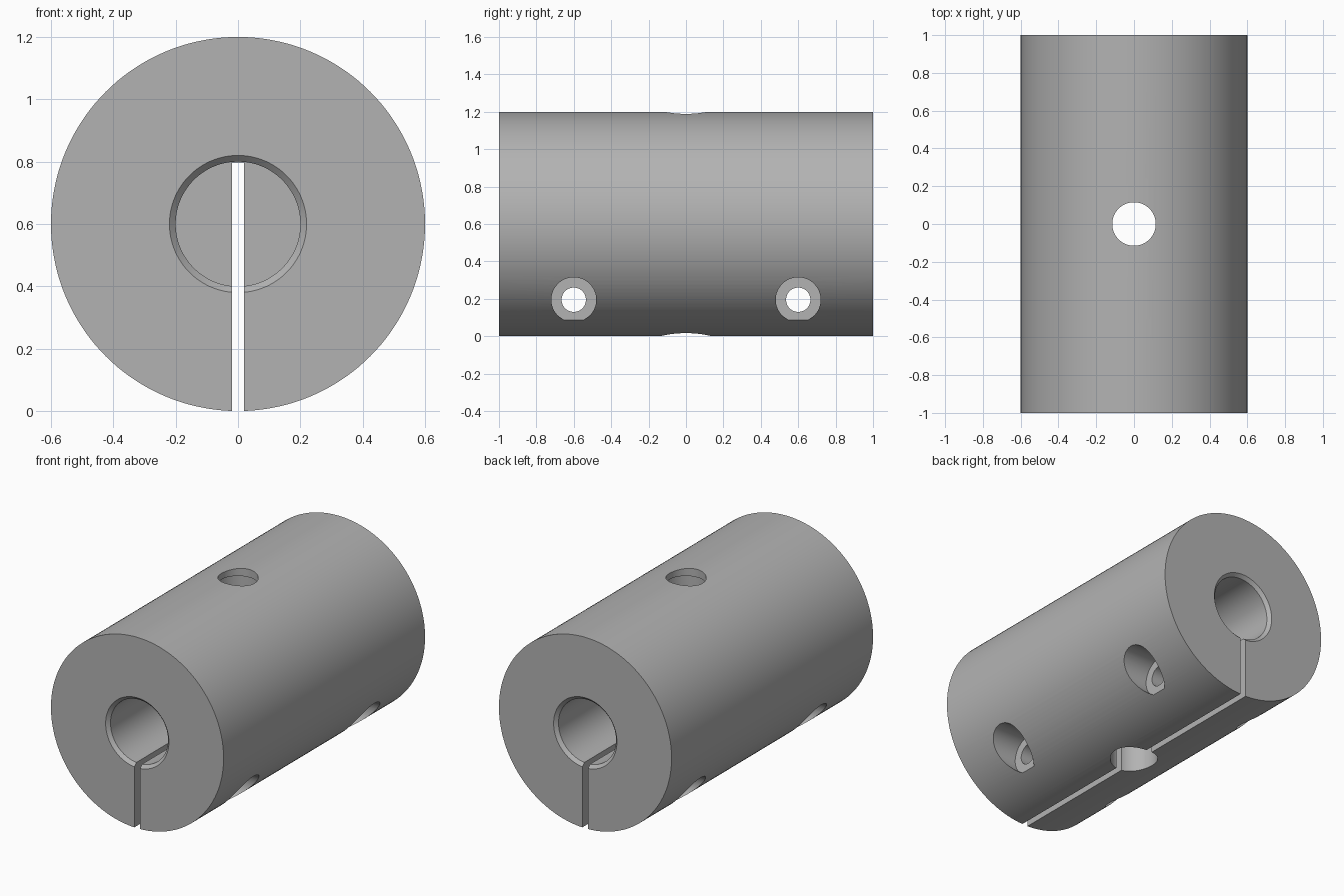
import bpy, bmesh, math
from mathutils import Matrix, Vector

if "Cube" in bpy.data.objects:
    bpy.data.objects.remove(bpy.data.objects["Cube"])

# Single steel colour
steel = bpy.data.materials.new("grey_steel")
steel.use_nodes = True
colour = (0.45, 0.45, 0.45, 1)
steel.diffuse_color = colour
steel.node_tree.nodes["Principled BSDF"].inputs["Base Color"].default_value = colour

AXIS_Z = 0.6      # height of the main axis
SCREW_Z = 0.195   # height of the clamp screws


def add_object(name, bm):
    bmesh.ops.recalc_face_normals(bm, faces=bm.faces)
    mesh = bpy.data.meshes.new(name)
    bm.to_mesh(mesh)
    bm.free()
    obj = bpy.data.objects.new(name, mesh)
    bpy.context.collection.objects.link(obj)
    return obj


def rod(name, start, end, radius, segments=64):
    start, end = Vector(start), Vector(end)
    turn = (end - start).to_track_quat("Z", "Y").to_matrix().to_4x4()
    bm = bmesh.new()
    bmesh.ops.create_cone(bm, cap_ends=True, segments=segments, radius1=radius,
                          radius2=radius, depth=(end - start).length,
                          matrix=Matrix.Translation((start + end) / 2) @ turn)
    return add_object(name, bm)


def box(name, size, centre):
    bm = bmesh.new()
    bmesh.ops.create_cube(bm, size=1, matrix=Matrix.Translation(centre)
                          @ Matrix.Diagonal((*size, 1)))
    return add_object(name, bm)


# Turned body: blind bore with chamfered mouth at each end, solid web between
half = [(0, 0.2), (0.2, 0.2), (0.2, 0.98), (0.22, 1), (0.6, 1)]
profile = [(r, -y) for r, y in half] + [(r, y) for r, y in reversed(half)]
bm = bmesh.new()
verts = [bm.verts.new((r, y, AXIS_Z)) for r, y in profile]
edges = [bm.edges.new(pair) for pair in zip(verts, verts[1:])]
bmesh.ops.spin(bm, geom=verts + edges, cent=(0, 0, AXIS_Z), axis=(0, 1, 0),
               angle=math.tau, steps=144, use_merge=True)
bmesh.ops.remove_doubles(bm, verts=bm.verts, dist=1e-5)
body = add_object("coupling_body", bm)
body.data.materials.append(steel)

# Clamp slot, stepped cross hole, and screw holes with a recess on each side
cutters = [
    rod("cross_hole_wide", (0, 0, -0.1), (0, 0, 1.15), 0.14),
    rod("cross_hole_narrow", (0, 0, 1.1), (0, 0, 1.3), 0.115),
    box("clamp_slot", (0.04, 2.2, 0.998), (0, 0, 0.299)),
]
for y in (-0.6, 0.6):
    cutters += [
        rod("screw_hole", (-0.7, y, SCREW_Z), (0.7, y, SCREW_Z), 0.065, 48),
        rod("left_screw_recess", (0.31, y, SCREW_Z), (0.8, y, SCREW_Z), 0.12),
        rod("right_screw_recess", (-0.31, y, SCREW_Z), (-0.8, y, SCREW_Z), 0.11),
    ]
for cutter in cutters:
    mod = body.modifiers.new(cutter.name, "BOOLEAN")
    mod.operation = "DIFFERENCE"
    mod.solver = "EXACT"
    mod.object = cutter

# Bake the cuts and drop the helpers
bpy.context.view_layer.update()
graph = bpy.context.evaluated_depsgraph_get()
result = bpy.data.meshes.new_from_object(body.evaluated_get(graph))
body.modifiers.clear()
body.data = result
for cutter in cutters:
    bpy.data.objects.remove(cutter)

# Smooth round walls, crisp rims
for obj in bpy.context.selected_objects:
    obj.select_set(False)
body.select_set(True)
bpy.context.view_layer.objects.active = body
bpy.ops.object.shade_smooth_by_angle(angle=math.radians(30))
